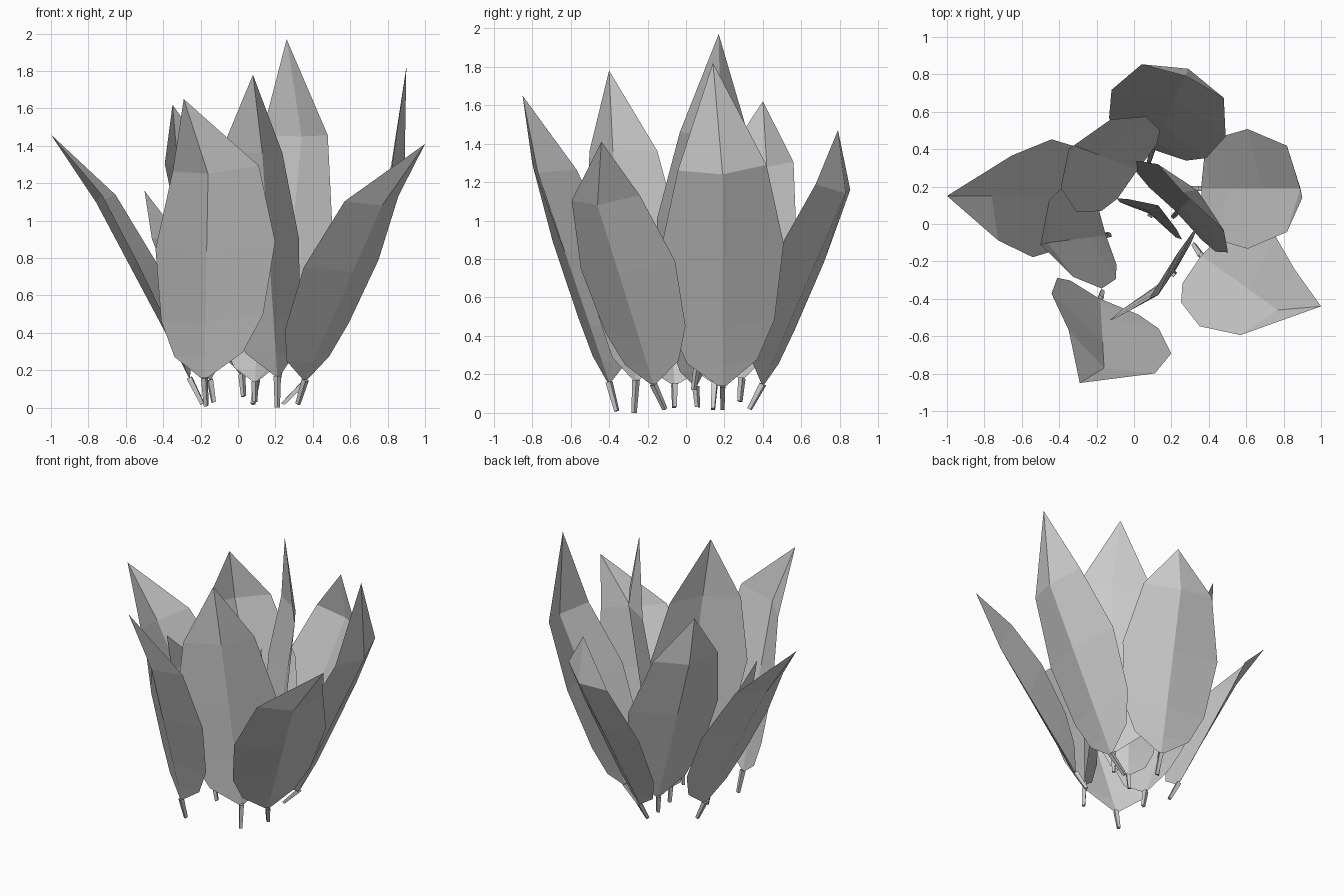
import bpy
import bmesh
from mathutils import Vector

if "Cube" in bpy.data.objects:
    bpy.data.objects.remove(bpy.data.objects["Cube"], do_unlink=True)

GREY = (0.6, 0.6, 0.6, 1)
mat = bpy.data.materials.new("light grey")
mat.use_nodes = True
mat.diffuse_color = GREY
mat.node_tree.nodes["Principled BSDF"].inputs["Base Color"].default_value = GREY

# Blade outline: position along midrib, share of half width, inward cupping
ROWS = [(0, 0.06, 0), (0.1, 0.57, 0.04), (0.27, 0.85, 0.07), (0.62, 1, 0.09), (1, 0.72, 0.08)]


def make_leaf(name, foot, base, shoulder, tip, half, cupping=1.0):
    """Folded leaf blade on a short tapered square stem."""
    foot, base, shoulder, tip, half = map(Vector, (foot, base, shoulder, tip, half))
    rib = shoulder - base
    inward = half.cross(rib).normalized()
    if inward.x * shoulder.x + inward.y * shoulder.y > 0:
        inward.negate()
    bm = bmesh.new()

    # blade
    rows = []
    for along, width, cup in ROWS:
        mid = base + rib * along
        lift = inward * cup * cupping
        points = (mid - half * width + lift, mid, mid + half * width + lift)
        rows.append([bm.verts.new(p) for p in points])
    for low, high in zip(rows, rows[1:]):
        for i in range(2):
            bm.faces.new((low[i], low[i + 1], high[i + 1], high[i]))
    point = bm.verts.new(tip)
    for i in range(2):
        bm.faces.new((rows[-1][i], rows[-1][i + 1], point))

    # stem
    side = half.normalized()
    rings = []
    for centre, size in ((foot, 0.01), (base, 0.014)):
        corners = (side + inward, inward - side, -side - inward, side - inward)
        rings.append([bm.verts.new(centre + c * size) for c in corners])
    for i in range(4):
        j = (i + 1) % 4
        bm.faces.new((rings[0][i], rings[0][j], rings[1][j], rings[1][i]))
    bm.faces.new(rings[0])

    mesh = bpy.data.meshes.new(name)
    bm.to_mesh(mesh)
    bm.free()
    mesh.materials.append(mat)
    obj = bpy.data.objects.new(name, mesh)
    bpy.context.collection.objects.link(obj)


# Outer ring: foot, base, shoulder, tip, half width
make_leaf("front_left_leaf", (0.32, -0.11, 0.02), (0.36, -0.17, 0.15),
          (0.77, -0.46, 1.08), (1.0, -0.44, 1.41), (0.2, 0.245, 0.02))
make_leaf("left_leaf", (0.24, 0.19, 0.02), (0.36, 0.19, 0.14),
          (0.89, 0.19, 1.24), (0.9, 0.14, 1.82), (0, 0.32, 0.02))
make_leaf("back_leaf", (0.08, 0.33, 0.02), (0.1, 0.4, 0.15),
          (0.29, 0.83, 1.14), (0.28, 0.79, 1.47), (0.305, -0.125, 0.02))
make_leaf("right_leaf", (-0.19, 0.14, 0.02), (-0.26, 0.15, 0.16),
          (-0.76, 0.15, 1.1), (-1.0, 0.15, 1.46), (0.05, 0.315, 0))
make_leaf("front_leaf", (-0.17, -0.36, 0.01), (-0.18, -0.4, 0.16),
          (-0.16, -0.77, 1.25), (-0.29, -0.85, 1.65), (0.32, -0.16, 0.02), 1.25)

# Inner ring
make_leaf("tall_inner_leaf", (0.21, 0.04, 0.12), (0.23, 0.06, 0.26),
          (0.34, 0.18, 1.45), (0.26, 0.17, 1.97), (0.245, -0.245, 0), 0.65)
make_leaf("front_inner_leaf", (0.21, -0.27, 0), (0.21, -0.26, 0.17),
          (0.13, -0.38, 1.36), (0.08, -0.4, 1.78), (0.23, 0.245, 0))
make_leaf("back_inner_leaf", (0.03, 0.28, 0.06), (0.02, 0.29, 0.18),
          (-0.32, 0.42, 1.28), (-0.35, 0.4, 1.62), (0.185, 0.255, 0))
make_leaf("right_inner_leaf", (-0.13, -0.06, 0.03), (-0.15, -0.06, 0.15),
          (-0.46, -0.1, 0.9), (-0.5, -0.11, 1.16), (0.09, -0.285, 0))
make_leaf("small_centre_leaf", (0.09, 0.06, 0.03), (0.09, 0.05, 0.14),
          (0.13, 0.1, 0.85), (0.12, 0.1, 1.15), (0.175, -0.11, 0), 0.7)
